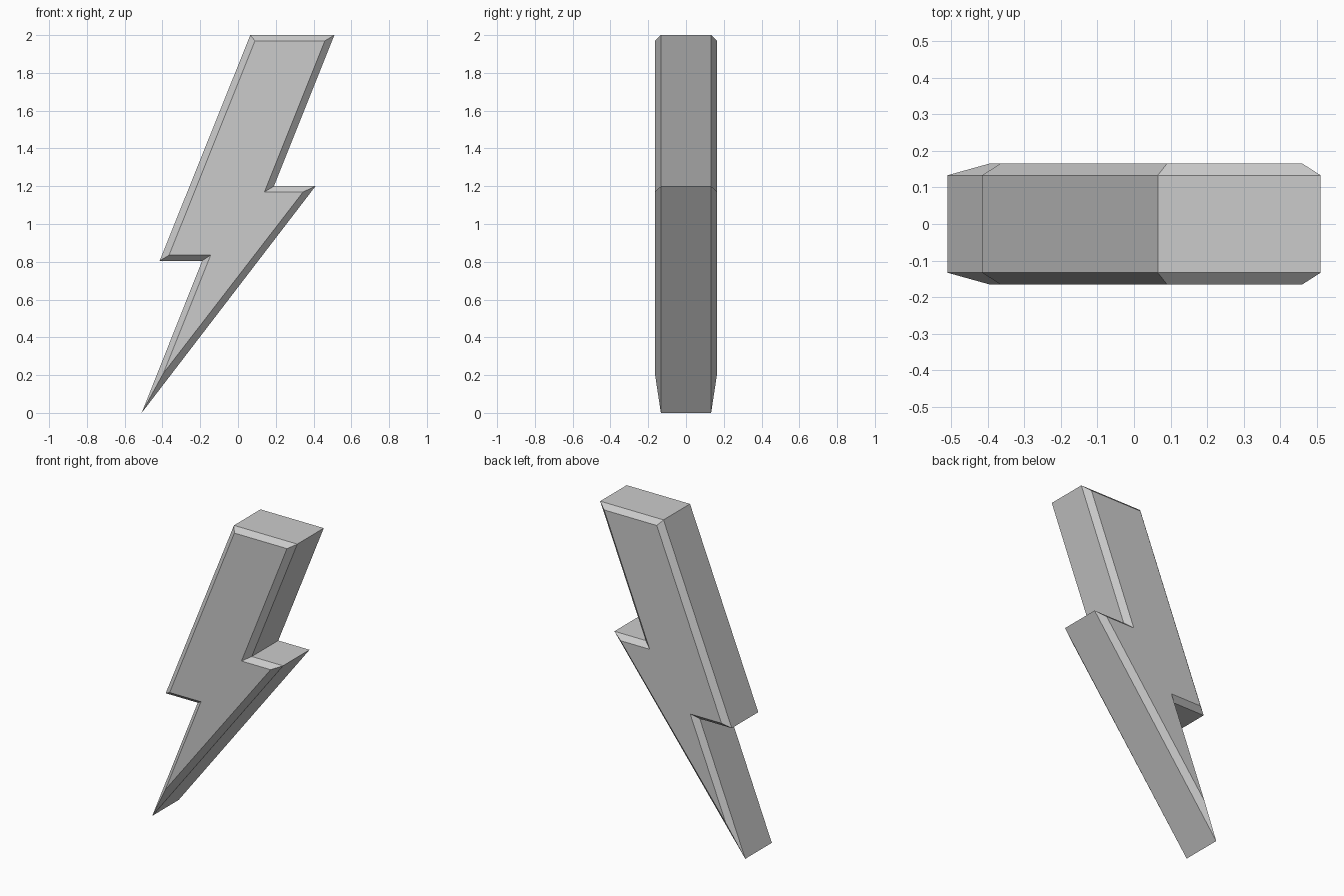
import bpy
import bmesh

if "Cube" in bpy.data.objects:
    bpy.data.objects.remove(bpy.data.objects["Cube"])

# Bolt outline and the smaller outline of its flat faces, clockwise as (x, z)
RIM = [(0.065, 2), (0.51, 2), (0.19, 1.2), (0.41, 1.2),
       (-0.51, 0), (-0.19, 0.805), (-0.415, 0.805)]
FACE = [(0.09, 1.97), (0.46, 1.97), (0.14, 1.17), (0.345, 1.17),
        (-0.395, 0.21), (-0.145, 0.835), (-0.365, 0.835)]
RIM_Y, FACE_Y = 0.133, 0.165

# One plain grey
grey = bpy.data.materials.new("light_grey")
grey.use_nodes = True
colour = (0.6, 0.6, 0.6, 1)
grey.diffuse_color = colour
grey.node_tree.nodes["Principled BSDF"].inputs["Base Color"].default_value = colour

# Bolt body: four rings from front to back, bridged and capped
bm = bmesh.new()
rings = [[bm.verts.new((x, y, z)) for x, z in outline]
         for outline, y in ((FACE, -FACE_Y), (RIM, -RIM_Y), (RIM, RIM_Y), (FACE, FACE_Y))]
for a, b in zip(rings, rings[1:]):
    for i in range(len(a)):
        j = (i + 1) % len(a)
        bm.faces.new((a[i], a[j], b[j], b[i]))
bm.faces.new(rings[0])
bm.faces.new(rings[-1])
bmesh.ops.recalc_face_normals(bm, faces=bm.faces)

mesh = bpy.data.meshes.new("lightning_bolt")
bm.to_mesh(mesh)
bm.free()
mesh.materials.append(grey)
bolt = bpy.data.objects.new("lightning_bolt", mesh)
bpy.context.collection.objects.link(bolt)
